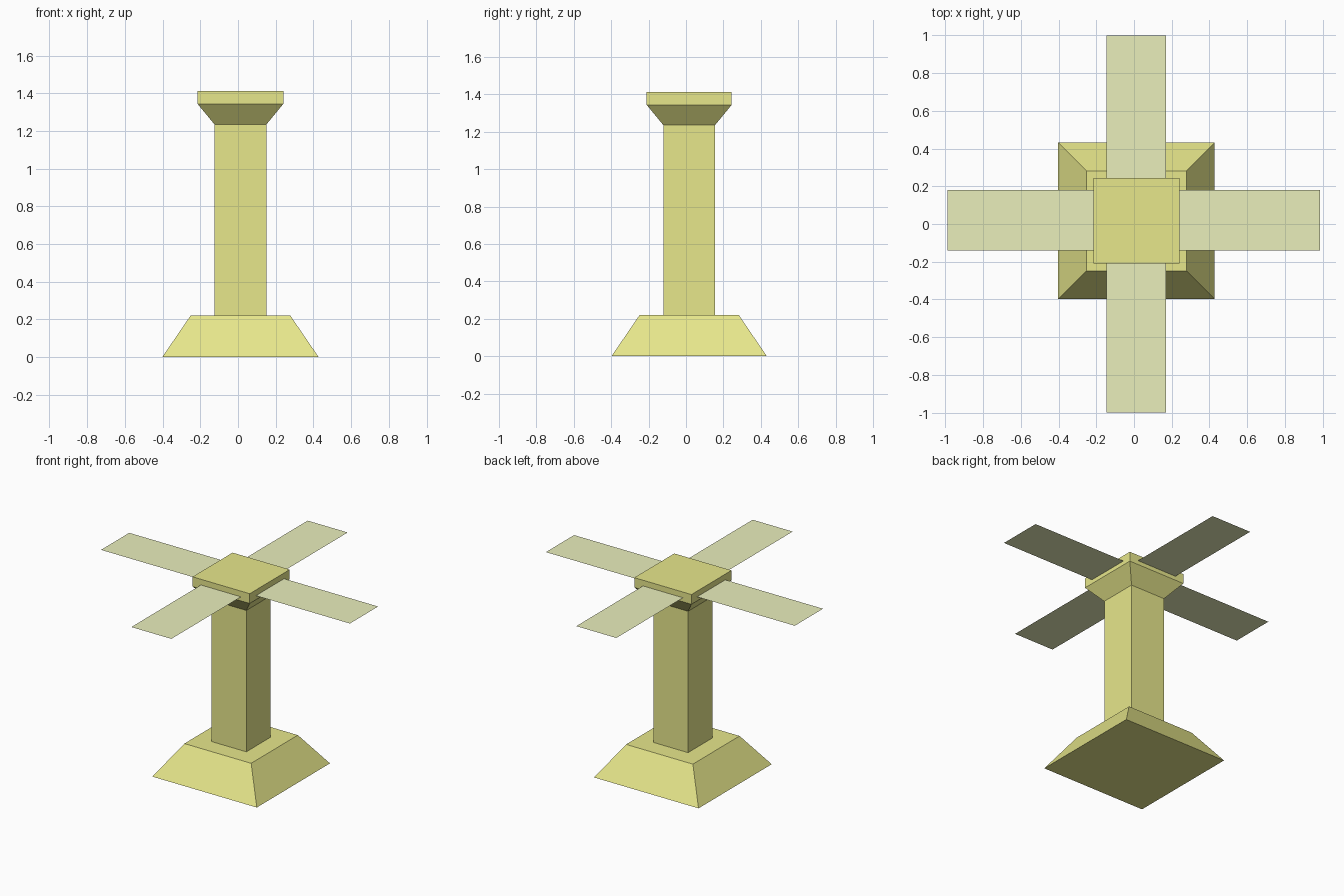
import bpy, bmesh

if "Cube" in bpy.data.objects:
    bpy.data.objects.remove(bpy.data.objects["Cube"])

CX, CY = 0.013, 0.017  # axis of the pedestal


def material(name, color):
    m = bpy.data.materials.new(name)
    m.diffuse_color = color
    m.use_nodes = True
    m.node_tree.nodes["Principled BSDF"].inputs["Base Color"].default_value = m.diffuse_color
    return m


def make_object(name, bm, mat):
    bmesh.ops.recalc_face_normals(bm, faces=bm.faces)
    me = bpy.data.meshes.new(name)
    bm.to_mesh(me)
    bm.free()
    me.materials.append(mat)
    ob = bpy.data.objects.new(name, me)
    bpy.context.collection.objects.link(ob)
    return ob


def square_loft(name, profile, mat):
    """Closed solid through square rings given as (half width, height)."""
    bm = bmesh.new()
    rings = [[bm.verts.new((CX + sx * h, CY + sy * h, z))
              for sx, sy in ((-1, -1), (1, -1), (1, 1), (-1, 1))]
             for h, z in profile]
    for low, high in zip(rings, rings[1:]):
        for i in range(4):
            j = (i + 1) % 4
            bm.faces.new((low[i], low[j], high[j], high[i]))
    bm.faces.new(rings[0][::-1])
    bm.faces.new(rings[-1])
    return make_object(name, bm, mat)


def blade(name, x0, x1, y0, y1, z, mat):
    bm = bmesh.new()
    bm.faces.new([bm.verts.new(p) for p in
                  ((x0, y0, z), (x1, y0, z), (x1, y1, z), (x0, y1, z))])
    bm.faces.ensure_lookup_table()
    ob = make_object(name, bm, mat)
    if ob.data.polygons[0].normal.z < 0:
        ob.data.flip_normals()
    return ob


yellow = material("yellow", (0.80, 0.80, 0.26, 1))
pale = material("pale_green", (0.82, 0.86, 0.50, 1))

# Tapered foot
square_loft("base", [(0.415, 0), (0.265, 0.22)], yellow)
# Square pillar flaring into the top slab
square_loft("pillar", [(0.138, 0.22), (0.138, 1.235), (0.227, 1.343), (0.227, 1.413)], yellow)

# Four flat blades, starting inside the slab
Z = 1.372
blade("blade_right", CX, 0.987, -0.14, 0.18, Z, pale)
blade("blade_left", -0.99, CX, -0.14, 0.18, Z, pale)
blade("blade_back", -0.147, 0.171, CY, 1.0, Z, pale)
blade("blade_front", -0.147, 0.171, -1.0, CY, Z, pale)
